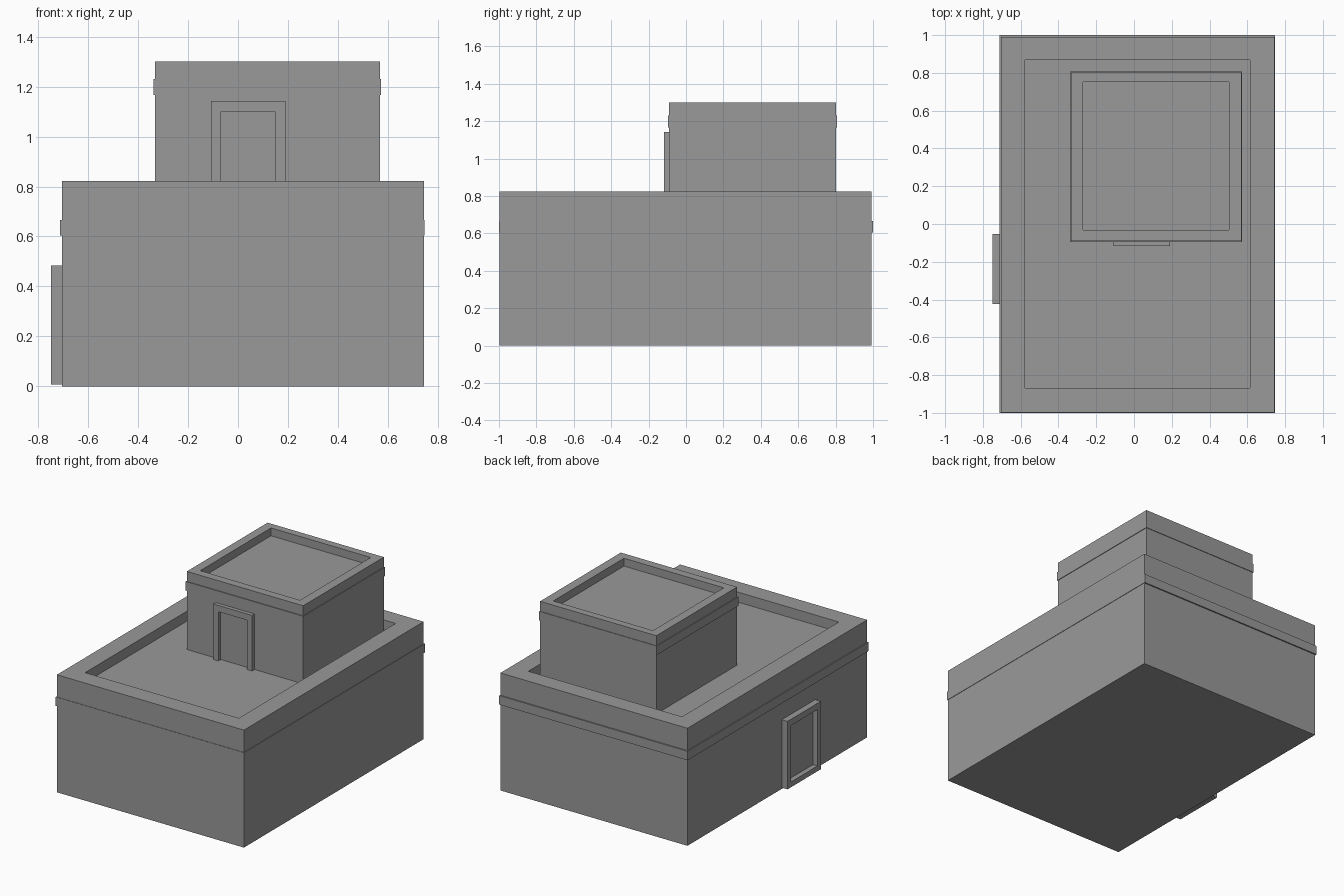
import bpy
import bmesh

cube = bpy.data.objects.get("Cube")
if cube:
    bpy.data.objects.remove(cube, do_unlink=True)

GREY = (0.32, 0.32, 0.32, 1.0)
stone = bpy.data.materials.new("plain grey")
stone.use_nodes = True
stone.diffuse_color = GREY
stone.node_tree.nodes["Principled BSDF"].inputs["Base Color"].default_value = GREY


def finish(name, bm):
    bmesh.ops.recalc_face_normals(bm, faces=bm.faces)
    mesh = bpy.data.meshes.new(name)
    bm.to_mesh(mesh)
    bm.free()
    mesh.materials.append(stone)
    obj = bpy.data.objects.new(name, mesh)
    bpy.context.collection.objects.link(obj)
    return obj


def add_box(bm, x, y, z):
    """Add a box spanning the three (low, high) ranges."""
    verts = bmesh.ops.create_cube(bm, size=1)["verts"]
    for v in verts:
        v.co = [r[0] + (c + 0.5) * (r[1] - r[0]) for c, r in zip(v.co, (x, y, z))]
    return verts


def walled_block(name, x, y, z, inner_x, inner_y, roof):
    """A block whose top is sunk to a flat roof inside a parapet."""
    bm = bmesh.new()
    add_box(bm, x, y, z)
    top = max(bm.faces, key=lambda f: f.calc_center_median().z)
    mid_x, mid_y = sum(x) / 2, sum(y) / 2
    bmesh.ops.inset_region(bm, faces=[top], thickness=0.02)
    for v in top.verts:
        v.co.x = inner_x[v.co.x > mid_x]
        v.co.y = inner_y[v.co.y > mid_y]
    floor = bmesh.ops.extrude_face_region(bm, geom=[top])["geom"]
    for v in floor:
        if isinstance(v, bmesh.types.BMVert):
            v.co.z = roof
    if top.is_valid:
        bmesh.ops.delete(bm, geom=[top], context="FACES_ONLY")
    return finish(name, bm)


def ring(name, outer_x, outer_y, inner_x, inner_y, z):
    """A raised string course running round a block."""
    bm = bmesh.new()
    loops = []
    for h in z:
        for xs, ys in ((outer_x, outer_y), (inner_x, inner_y)):
            loops.append([bm.verts.new((xs[i], ys[j], h))
                          for i, j in ((0, 0), (1, 0), (1, 1), (0, 1))])
    low_out, low_in, high_out, high_in = loops
    for a, b in ((low_out, high_out), (high_out, high_in),
                 (high_in, low_in), (low_in, low_out)):
        for i in range(4):
            k = (i + 1) % 4
            bm.faces.new((a[i], a[k], b[k], b[i]))
    return finish(name, bm)


# Main hall with sunken terrace
hall_x, hall_y = (-0.705, 0.744), (-0.997, 0.991)
walled_block("main_hall", hall_x, hall_y, (0, 0.823),
             (-0.577, 0.614), (-0.868, 0.868), 0.753)
ring("main_hall_band", (-0.712, 0.747), (-1.0, 1.0), (-0.69, 0.73),
     (-0.98, 0.98), (0.604, 0.667))

# Upper room with its own parapet
walled_block("upper_room", (-0.333, 0.568), (-0.09, 0.803), (0.75, 1.3),
             (-0.27, 0.503), (-0.032, 0.751), 1.245)
ring("upper_room_band", (-0.338, 0.572), (-0.096, 0.807), (-0.32, 0.55),
     (-0.08, 0.79), (1.167, 1.23))

# Upper doorway: two posts and a lintel
bm = bmesh.new()
depth = (-0.117, -0.085)
for post in ((-0.109, -0.071), (0.151, 0.191)):
    add_box(bm, post, depth, (0.75, 1.098))
add_box(bm, (-0.109, 0.191), depth, (1.098, 1.142))
finish("upper_door_frame", bm)

# Side doorway: closed frame with a recessed panel
bm = bmesh.new()
out = (-0.749, -0.7)
for post in ((-0.423, -0.385), (-0.091, -0.053)):
    add_box(bm, out, post, (0.045, 0.44))
for rail in ((0.008, 0.045), (0.44, 0.484)):
    add_box(bm, out, (-0.423, -0.053), rail)
finish("side_door_frame", bm)
bm = bmesh.new()
add_box(bm, (-0.714, -0.7), (-0.385, -0.091), (0.045, 0.44))
finish("side_door_panel", bm)
